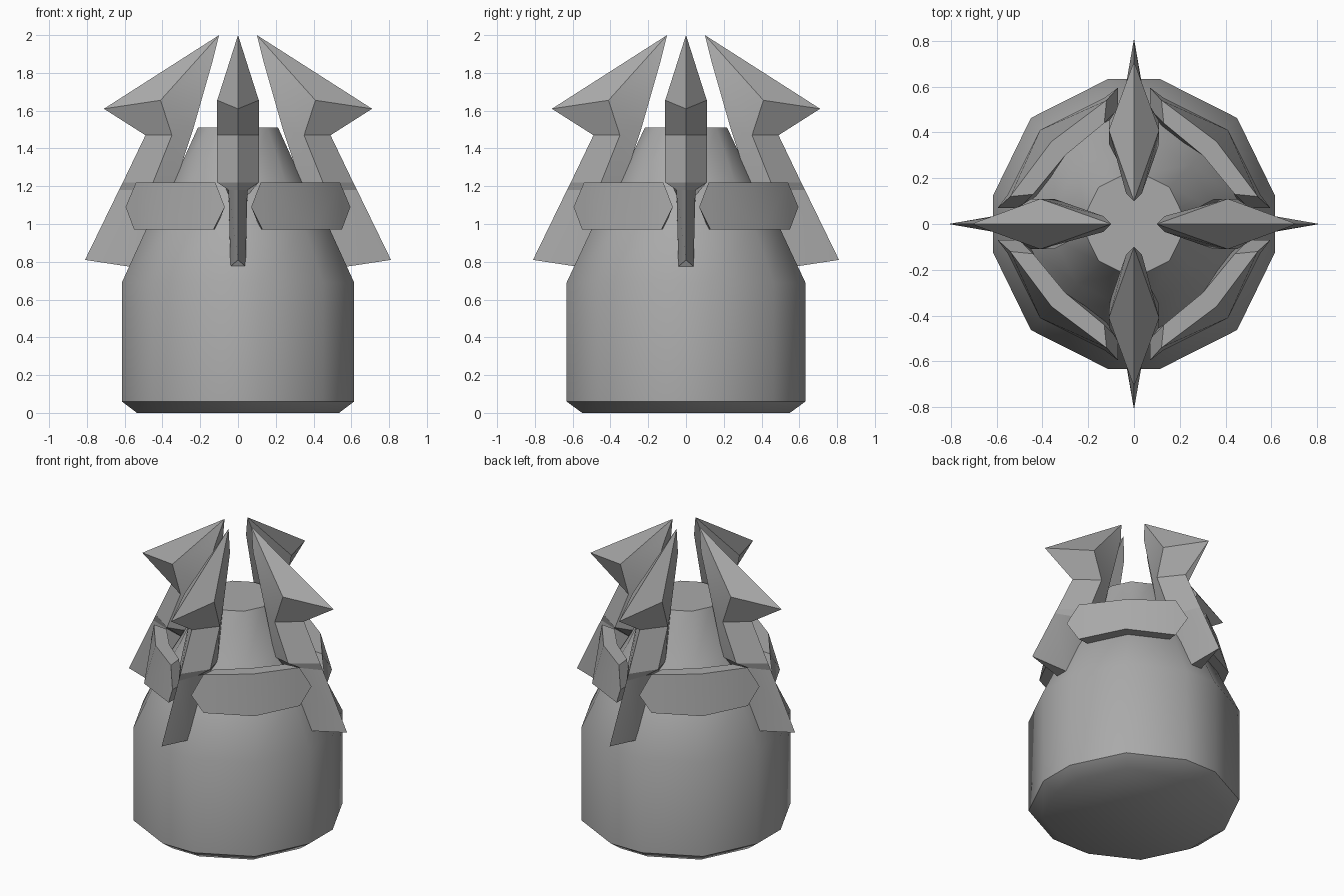
import bpy, bmesh, math
from mathutils import Matrix, Vector

if "Cube" in bpy.data.objects:
    bpy.data.objects.remove(bpy.data.objects["Cube"])

grey = bpy.data.materials.new("dark_grey")
grey.diffuse_color = (0.4, 0.4, 0.4, 1)
grey.use_nodes = True
grey.node_tree.nodes["Principled BSDF"].inputs["Base Color"].default_value = grey.diffuse_color


def make_object(name, verts, faces, smooth=None):
    bm = bmesh.new()
    vs = [bm.verts.new(v) for v in verts]
    for f in faces:
        bm.faces.new([vs[i] for i in f])
    bmesh.ops.recalc_face_normals(bm, faces=bm.faces)
    mesh = bpy.data.meshes.new(name)
    bm.to_mesh(mesh)
    bm.free()
    mesh.materials.append(grey)
    ob = bpy.data.objects.new(name, mesh)
    bpy.context.collection.objects.link(ob)
    if smooth:
        bpy.ops.object.select_all(action='DESELECT')
        ob.select_set(True)
        bpy.context.view_layer.objects.active = ob
        bpy.ops.object.shade_smooth_by_angle(angle=math.radians(smooth))
    return ob


def loft(rings):
    """Join equal closed rings and cap both ends."""
    n = len(rings[0])
    verts = [p for ring in rings for p in ring]
    faces = [(k * n + i, k * n + (i + 1) % n, (k + 1) * n + (i + 1) % n, (k + 1) * n + i)
             for k in range(len(rings) - 1) for i in range(n)]
    faces += [tuple(range(n)), tuple(range(len(verts) - n, len(verts)))]
    return verts, faces


def turned(verts, degrees):
    m = Matrix.Rotation(math.radians(degrees), 3, 'Z')
    return [m @ Vector(v) for v in verts]


# Body: twelve-sided dome, bevelled at the base and flat on top
quarter = [(0.615, 0.125), (0.45, 0.463), (0.115, 0.632)]
outline = (quarter + [(-x, y) for x, y in reversed(quarter)]
           + [(-x, -y) for x, y in quarter] + [(x, -y) for x, y in reversed(quarter)])
profile = [(0.87, 0), (1, 0.06), (1, 0.69), (0.785, 0.98), (0.56, 1.22), (0.345, 1.51)]
make_object("body", *loft([[(x * s, y * s, z) for x, y in outline] for s, z in profile]), smooth=40)

# Brow bands: folded plates with pointed ends, one on each diagonal
front = [(0.07, 0.595, 1.09), (0.12, 0.54, 1.22), (0.36, 0.36, 1.22), (0.54, 0.12, 1.22),
         (0.595, 0.07, 1.09), (0.55, 0.13, 0.97), (0.41, 0.41, 0.97), (0.13, 0.55, 0.97)]
back = [(0.07, 0.50, 1.09), (0.13, 0.44, 1.22), (0.30, 0.30, 1.22), (0.44, 0.13, 1.22),
        (0.50, 0.07, 1.09), (0.42, 0.12, 0.97), (0.31, 0.31, 0.97), (0.12, 0.42, 0.97)]
band_verts = front + back
band_faces = [(0, 1, 2, 6, 7), (2, 3, 4, 5, 6), (8, 9, 10, 14, 15), (10, 11, 12, 13, 14)]
band_faces += [(i, (i + 1) % 8, 8 + (i + 1) % 8, 8 + i) for i in range(8)]

# Horns: outer ridge (r, z), widest side (r, z, w), inner side (r, z, w) per row
rows = [((0.71, 1.61), (0.41, 1.655, 0.11), (0.135, 1.86, 0.035)),
        ((0.49, 1.47), (0.35, 1.47, 0.11), (0.235, 1.51, 0.05)),
        ((0.61, 1.22), (0.45, 1.22, 0.11), (0.33, 1.22, 0.08)),
        ((0.63, 1.18), (0.50, 1.18, 0.05), (0.37, 1.15, 0.05)),
        ((0.81, 0.81), (0.58, 0.775, 0.04), (0.45, 0.80, 0.04))]
rings = [[(o[0], 0, o[1]), (s[0], s[2], s[1]), (i[0], i[2], i[1]),
          (i[0], -i[2], i[1]), (s[0], -s[2], s[1])] for o, s, i in rows]
horn_verts, horn_faces = loft(rings)
tip = len(horn_verts)
horn_verts.append((0.10, 0, 2.0))
horn_faces.remove((0, 1, 2, 3, 4))
horn_faces += [(tip, i, (i + 1) % 5) for i in range(5)]

for n, side in enumerate(("right", "back", "left", "front")):
    make_object("horn_" + side, turned(horn_verts, 90 * n), horn_faces, smooth=20)
    make_object("brow_band_%d" % (n + 1), turned(band_verts, 90 * n), band_faces, smooth=40)
